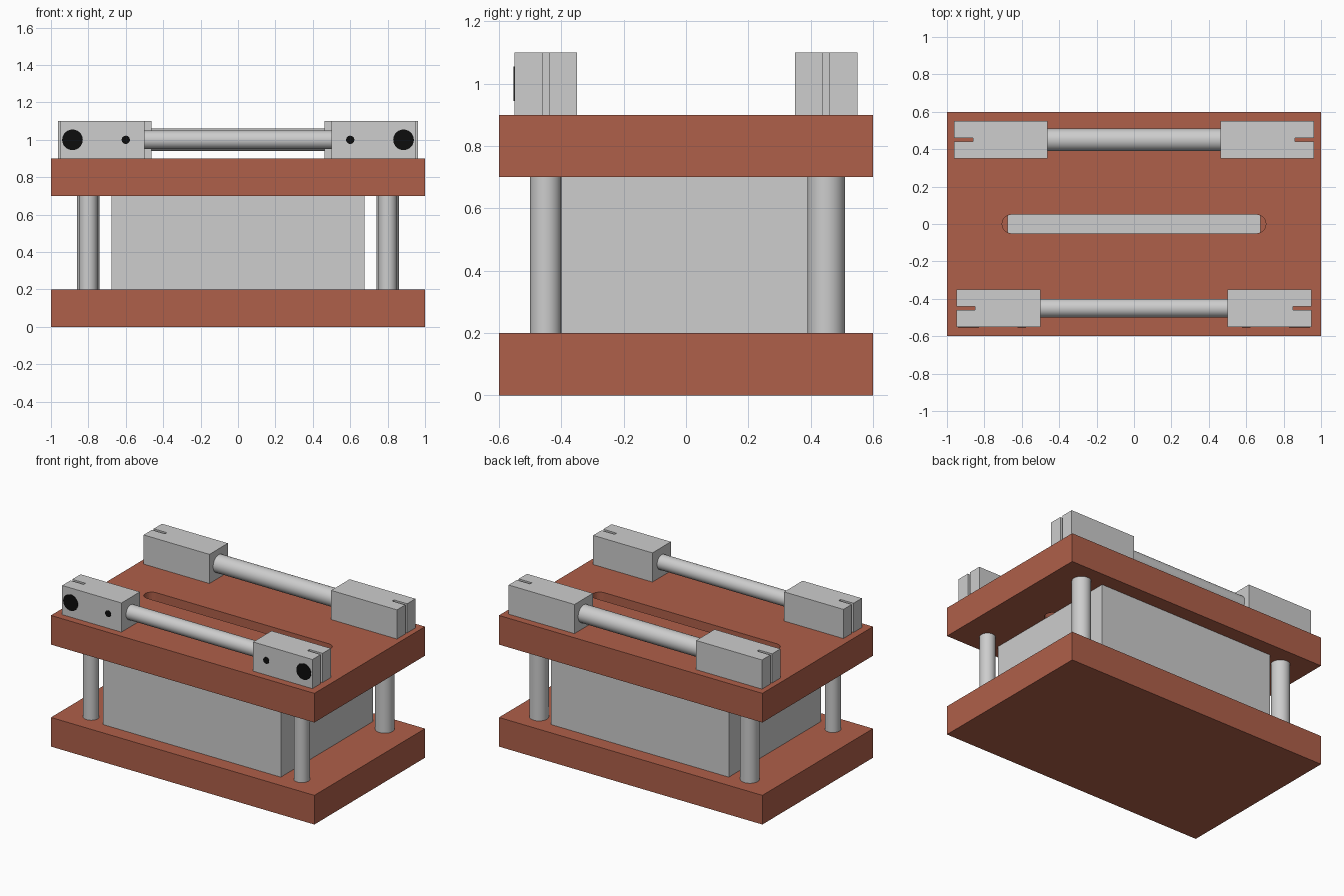
import bpy, bmesh, math
from mathutils import Matrix

if "Cube" in bpy.data.objects:
    bpy.data.objects.remove(bpy.data.objects["Cube"])


def material(name, rgb):
    m = bpy.data.materials.new(name)
    m.diffuse_color = (*rgb, 1)
    m.use_nodes = True
    m.node_tree.nodes["Principled BSDF"].inputs["Base Color"].default_value = m.diffuse_color
    return m


BROWN = material("red_brown", (0.43, 0.115, 0.067))
GREY = material("light_grey", (0.61, 0.61, 0.61))
BLACK = material("black", (0.004, 0.004, 0.004))


def add_object(name, mesh, mat):
    mesh.materials.clear()
    mesh.materials.append(mat)
    obj = bpy.data.objects.new(name, mesh)
    bpy.context.collection.objects.link(obj)
    return obj


def box(name, x, y, z, mat):
    """Box from (min, max) pairs."""
    bm = bmesh.new()
    bmesh.ops.create_cube(bm, size=1)
    for v in bm.verts:
        v.co = [r[0] if c < 0 else r[1] for c, r in zip(v.co, (x, y, z))]
    mesh = bpy.data.meshes.new(name)
    bm.to_mesh(mesh)
    bm.free()
    return add_object(name, mesh, mat)


def cylinder(name, centre, radius, length, axis, mat):
    turn = {"x": Matrix.Rotation(math.pi / 2, 4, "Y"),
            "y": Matrix.Rotation(math.pi / 2, 4, "X"),
            "z": Matrix.Identity(4)}[axis]
    bm = bmesh.new()
    bmesh.ops.create_cone(bm, cap_ends=True, segments=48, radius1=radius,
                          radius2=radius, depth=length,
                          matrix=Matrix.Translation(centre) @ turn)
    for f in bm.faces:
        f.smooth = len(f.verts) == 4
    for e in bm.edges:
        e.smooth = all(f.smooth for f in e.link_faces)
    mesh = bpy.data.meshes.new(name)
    bm.to_mesh(mesh)
    bm.free()
    return add_object(name, mesh, mat)


def prism(name, outlines, z0, z1, mat):
    """Extrude closed 2D outlines (inner ones become holes) from z0 to z1."""
    curve = bpy.data.curves.new(name + "_profile", "CURVE")
    curve.dimensions = "2D"
    curve.fill_mode = "BOTH"
    curve.extrude = (z1 - z0) / 2
    for pts in outlines:
        s = curve.splines.new("POLY")
        s.points.add(len(pts) - 1)
        for p, (x, y) in zip(s.points, pts):
            p.co = (x, y, 0, 1)
        s.use_cyclic_u = True
    temp = bpy.data.objects.new(name + "_temp", curve)
    bpy.context.collection.objects.link(temp)
    dg = bpy.context.evaluated_depsgraph_get()
    mesh = bpy.data.meshes.new_from_object(temp.evaluated_get(dg))
    bpy.data.objects.remove(temp)
    bm = bmesh.new()
    bm.from_mesh(mesh)
    bmesh.ops.remove_doubles(bm, verts=bm.verts, dist=1e-5)
    bmesh.ops.translate(bm, verts=bm.verts, vec=(0, 0, (z0 + z1) / 2))
    bmesh.ops.recalc_face_normals(bm, faces=bm.faces)
    for f in bm.faces:
        f.smooth = False
    bm.to_mesh(mesh)
    bm.free()
    return add_object(name, mesh, mat)


# Base plate and core block
box("base_plate", (-1, 1), (-0.6, 0.6), (0, 0.2), BROWN)
box("core_block", (-0.675, 0.675), (-0.5, 0.5), (0.2, 0.7), GREY)

# Top plate with a round-ended slot cut through it
slot = []
for side in (1, -1):
    for i in range(17):
        a = -math.pi / 2 + math.pi * i / 16
        slot.append((side * (0.655 + 0.05 * math.cos(a)), side * 0.05 * math.sin(a)))
plate = [(-1, -0.6), (1, -0.6), (1, 0.6), (-1, 0.6)]
prism("top_plate", [plate, slot], 0.7, 0.9, BROWN)

# Rows: name, y, inner and outer end of the clamps, radius of posts and rod
for row, y, inner, outer, r in (("front", -0.45, 0.5, 0.95, 0.05),
                                ("back", 0.45, 0.462, 0.962, 0.06)):
    cylinder(row + "_rod", (0, y, 1.0), r, 2 * inner + 0.02, "x", GREY)
    for side, label in ((-1, "left"), (1, "right")):
        tag = f"{row}_{label}"
        cylinder(tag + "_post", (side * 0.8, y, 0.45), r, 0.5, "z", GREY)
        # Clamp block with a slit in its outer end
        u = [(inner, -0.1), (outer, -0.1), (outer, -0.01), (outer - 0.1, -0.01),
             (outer - 0.1, 0.01), (outer, 0.01), (outer, 0.1), (inner, 0.1)]
        prism(tag + "_clamp", [[(side * px, y + py) for px, py in u]], 0.9, 1.1, GREY)
        # Black bores on the front faces
        if row == "front":
            for part, x, rad in (("large_bore", 0.885, 0.055), ("small_bore", 0.6, 0.022)):
                cylinder(f"{label}_{part}", (side * x, -0.55, 1.0), rad, 0.006, "y", BLACK)
